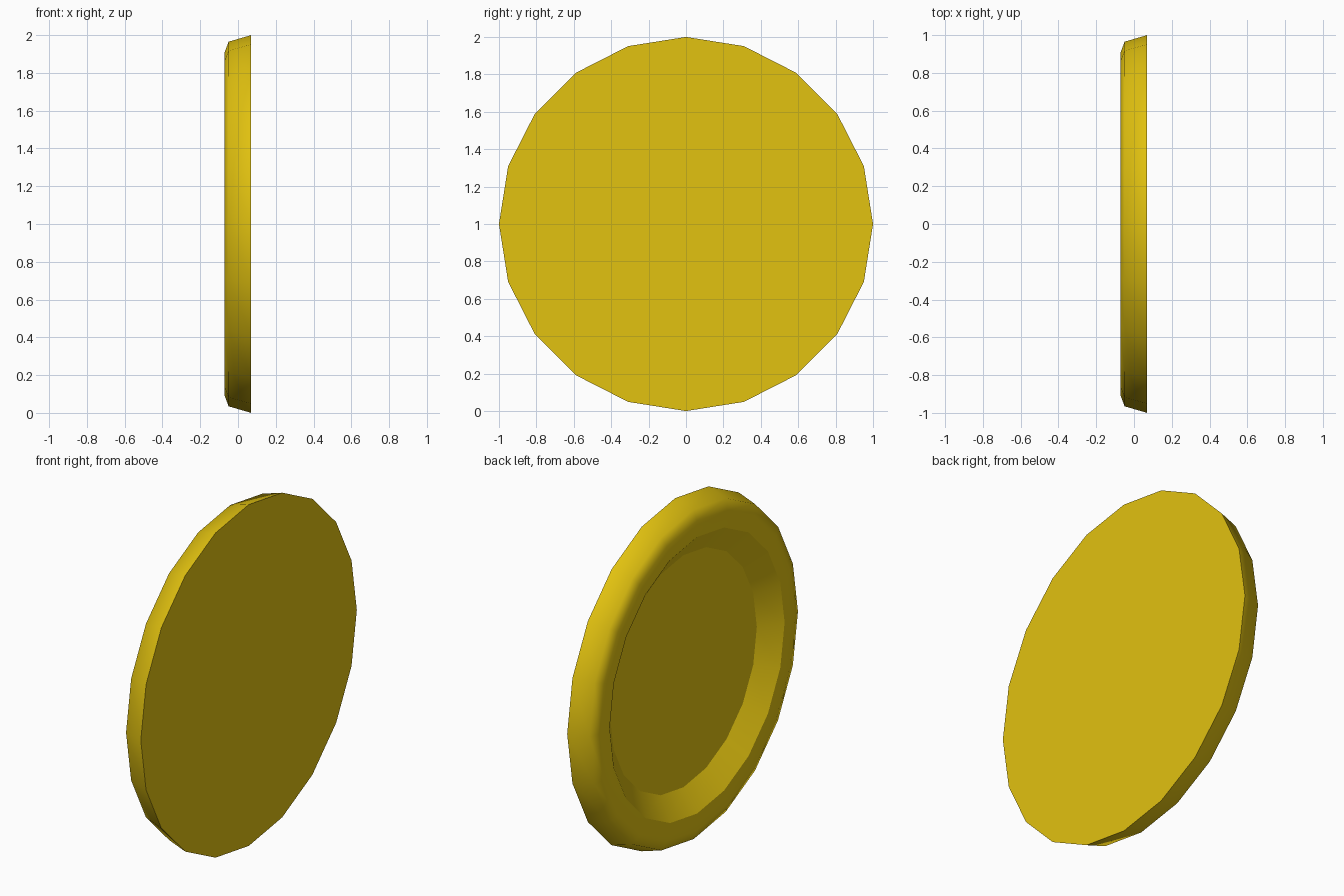
import bpy, bmesh
from math import sin, cos, tau

if "Cube" in bpy.data.objects:
    bpy.data.objects.remove(bpy.data.objects["Cube"], do_unlink=True)

SIDES = 20

gold = bpy.data.materials.new("yellow_gold")
gold.use_nodes = True
colour = (0.76, 0.54, 0.005, 1)
gold.diffuse_color = colour
gold.node_tree.nodes["Principled BSDF"].inputs["Base Color"].default_value = colour

# Dish profile as (x, radius, crease), from the flat face round to the recess floor
profile = [
    (0.07, 1.0, True),
    (-0.05, 0.965, False),
    (-0.072, 0.905, False),
    (-0.072, 0.81, True),
    (0.017, 0.68, True),
]

bm = bmesh.new()
rings = []
for x, r, crease in profile:
    rings.append([bm.verts.new((x, r * sin(tau * i / SIDES), 1 + r * cos(tau * i / SIDES)))
                  for i in range(SIDES)])

# Walls between neighbouring rings
for a, b in zip(rings, rings[1:]):
    for i in range(SIDES):
        j = (i + 1) % SIDES
        bm.faces.new((a[i], a[j], b[j], b[i]))

# Flat face and recess floor
bm.faces.new(rings[0])
bm.faces.new(rings[-1])
bmesh.ops.recalc_face_normals(bm, faces=bm.faces)

# Smooth shading with sharp creases around the flat areas
for face in bm.faces:
    face.smooth = True
for ring, (x, r, crease) in zip(rings, profile):
    if crease:
        for i in range(SIDES):
            bm.edges.get((ring[i], ring[(i + 1) % SIDES])).smooth = False

mesh = bpy.data.meshes.new("round_dish")
bm.to_mesh(mesh)
bm.free()
mesh.materials.append(gold)
dish = bpy.data.objects.new("round_dish", mesh)
bpy.context.collection.objects.link(dish)
